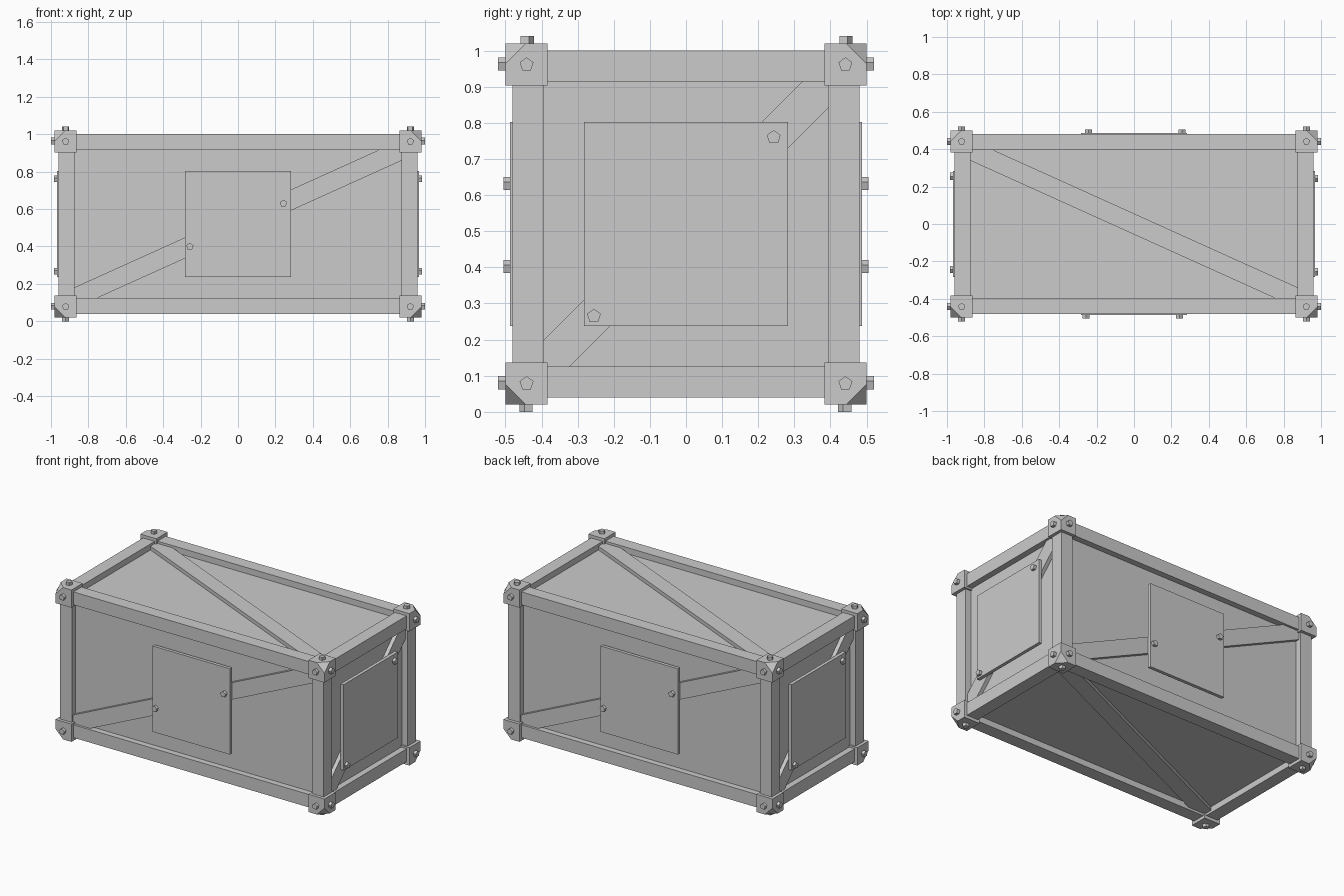
import bpy, math
from mathutils import Matrix, Vector

if "Cube" in bpy.data.objects:
    bpy.data.objects.remove(bpy.data.objects["Cube"])

CZ = 0.52                      # height of the crate's middle
HX, HY, HZ = 0.96, 0.48, 0.48  # half size of the frame
BEAM = 0.085
RECESS = 0.04                  # panel depth below the frame


def box(name, size, matrix):
    bpy.ops.mesh.primitive_cube_add(size=1)
    o = bpy.context.object
    o.name = name
    o.data.transform(matrix @ Matrix.Diagonal((*size, 1)))
    return o


def bolt(name, matrix, u, v, base, top):
    """Five-sided bolt head standing along the local z of a face."""
    bpy.ops.mesh.primitive_cylinder_add(vertices=5, radius=0.02, depth=top - base)
    o = bpy.context.object
    o.name = name
    o.data.transform(matrix @ Matrix.Translation((u, v, (base + top) / 2)))


def face_matrix(u, v, n):
    m = Matrix((u, v, n)).transposed().to_4x4()
    return Matrix.Translation((0, 0, CZ)) @ m


X, Y, Z = Vector((1, 0, 0)), Vector((0, 1, 0)), Vector((0, 0, 1))
FACES = {  # name: local frame, half depth, brace angle, brace length, plate bolts
    "front": (face_matrix(X, Z, -Y), HY, 24.3, 1.976, ((-0.257, -0.12), (0.243, 0.11))),
    "back": (face_matrix(-X, Z, Y), HY, 24.3, 1.976, ((-0.257, -0.12), (0.243, 0.11))),
    "right": (face_matrix(Y, Z, X), HX, 45, 1.19, ((-0.255, -0.255), (0.243, 0.24))),
    "left": (face_matrix(-Y, Z, -X), HX, 45, 1.19, ((-0.255, -0.255), (0.243, 0.24))),
    "top": (face_matrix(X, Y, Z), HZ, -24.3, 1.976, ()),
    "bottom": (face_matrix(X, -Y, -Z), HZ, -24.3, 1.976, ()),
}

# Recessed panels as one inner body
box("panels", [2 * (h - RECESS) for h in (HX, HY, HZ)], Matrix.Translation((0, 0, CZ)))

# Twelve frame beams
half = (HX, HY, HZ)
for axis, label in enumerate(("long_beam", "cross_beam", "post")):
    a, b = [i for i in range(3) if i != axis]
    for sa in (-1, 1):
        for sb in (-1, 1):
            size, pos = [BEAM] * 3, [0, 0, CZ]
            size[axis] = 2 * half[axis] - BEAM
            pos[a] += sa * (half[a] - BEAM / 2)
            pos[b] += sb * (half[b] - BEAM / 2)
            box(label, size, Matrix.Translation(pos))

# Corner blocks: cube with its outer corner cut off
C = 0.117
for sx in (-1, 1):
    for sy in (-1, 1):
        for sz in (-1, 1):
            s = Vector((sx, sy, sz))
            pos = Vector((sx * 0.9215, sy * 0.4415, CZ + sz * 0.4415))
            o = box("corner_block", (C, C, C), Matrix.Identity(4))
            group = o.vertex_groups.new(name="outer")
            group.add([max(o.data.vertices, key=lambda p: p.co.dot(s)).index], 1, 'REPLACE')
            o.location = pos
            mod = o.modifiers.new("cut", 'BEVEL')
            mod.affect = 'VERTICES'
            mod.width = 0.056
            mod.segments = 1
            mod.limit_method = 'VGROUP'
            mod.vertex_group = "outer"

# Details on every face
for name, (m, depth, angle, length, plate_bolts) in FACES.items():
    # Diagonal brace
    turn = Matrix.Rotation(math.radians(angle), 4, 'Z')
    box(name + "_brace", (length, 0.102, 0.03),
        m @ Matrix.Translation((0, 0, depth - 0.03)) @ turn)
    # Cover plate with two bolts
    if plate_bolts:
        box(name + "_plate", (0.565, 0.565, 0.022),
            m @ Matrix.Translation((0, 0, depth - 0.004)))
    for u, v in plate_bolts:
        bolt(name + "_plate_bolt", m, u, v, depth, depth + 0.025)
    # Corner bolts
    hu = 0.4415 if name in ("right", "left") else 0.9215
    for su in (-1, 1):
        for sv in (-1, 1):
            bolt(name + "_corner_bolt", m, su * hu, sv * 0.4415, depth, depth + 0.04)
